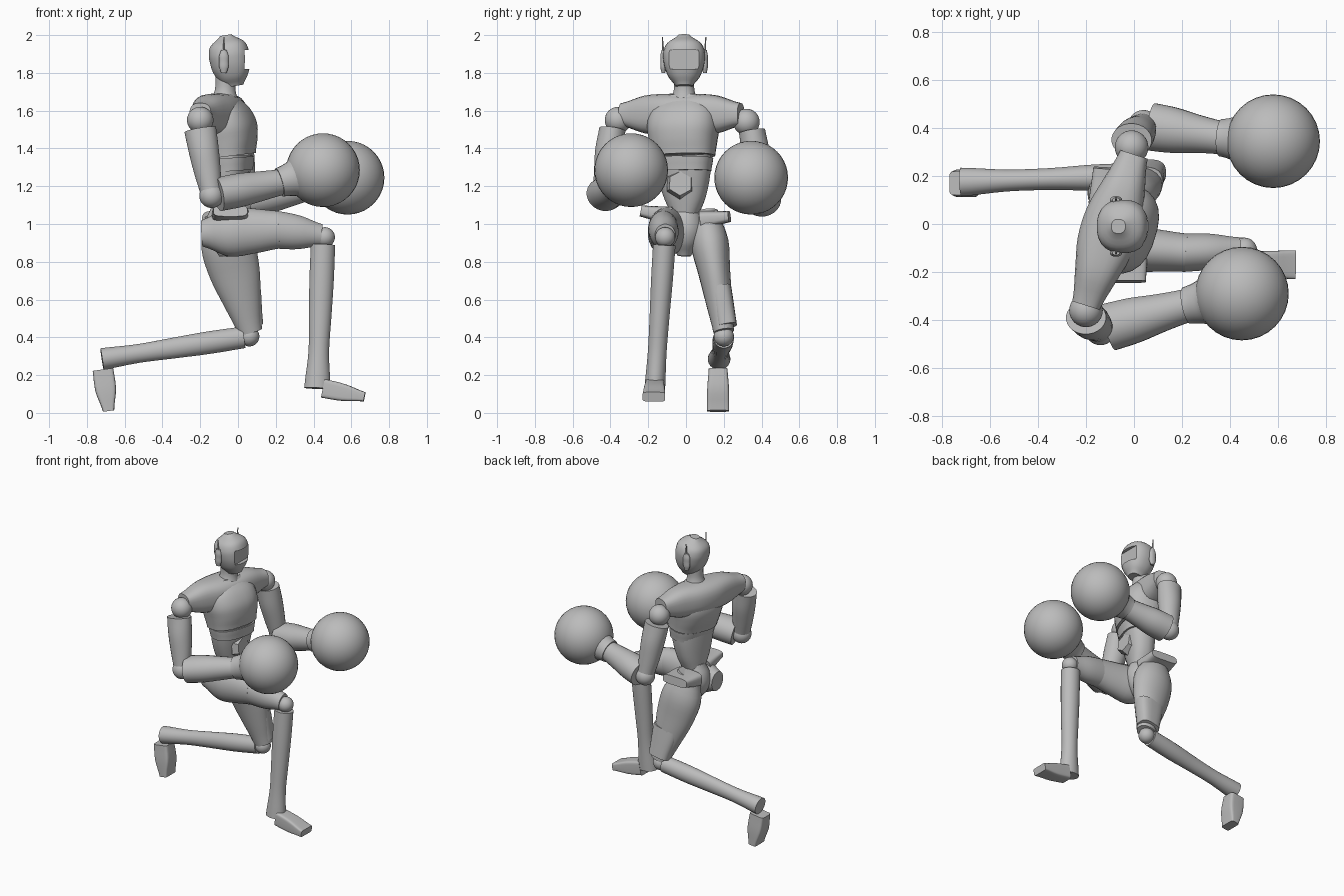
import bpy, bmesh, math
from mathutils import Vector

if "Cube" in bpy.data.objects:
    bpy.data.objects.remove(bpy.data.objects["Cube"], do_unlink=True)

COLOUR = (0.5, 0.5, 0.5, 1)
grey = bpy.data.materials.new("plain_grey")
grey.use_nodes = True
grey.diffuse_color = COLOUR
grey.node_tree.nodes["Principled BSDF"].inputs["Base Color"].default_value = COLOUR

X, Y, Z = Vector((1, 0, 0)), Vector((0, 1, 0)), Vector((0, 0, 1))
TWIST = Vector((0.3, 0.95, 0))  # line of the turned shoulders


def smooth_shade(part):
    bpy.ops.object.select_all(action="DESELECT")
    part.select_set(True)
    bpy.context.view_layer.objects.active = part
    bpy.ops.object.shade_smooth_by_angle(angle=math.radians(35))


def finish(name, bm):
    bmesh.ops.recalc_face_normals(bm, faces=bm.faces)
    mesh = bpy.data.meshes.new(name)
    bm.to_mesh(mesh)
    bm.free()
    mesh.materials.append(grey)
    part = bpy.data.objects.new(name, mesh)
    bpy.context.collection.objects.link(part)
    smooth_shade(part)
    return part


def refine(values, steps):
    """Pass a smooth curve through evenly spaced radii."""
    padded = [values[0], *values, values[-1]]
    result = []
    for a, b, c, d in zip(padded, padded[1:], padded[2:], padded[3:]):
        for i in range(steps):
            t = i / steps
            bend = 2 * a - 5 * b + 4 * c - d
            result.append(b + t / 2 * (c - a + t * (bend + t * (3 * (b - c) + d - a))))
    return result + [values[-1]]


def skin(name, start, end, widths, depths=None, side=Y, power=1.0, segs=24, steps=4):
    """Straight limb whose oval section follows the radii from start to end."""
    start, end = Vector(start), Vector(end)
    axis = (end - start).normalized()
    u = (side - axis * side.dot(axis)).normalized()
    v = axis.cross(u)
    wide = refine(widths, steps)
    deep = refine(depths or widths, steps)
    bm = bmesh.new()
    loops = []
    for i, (w, d) in enumerate(zip(wide, deep)):
        centre = start.lerp(end, i / (len(wide) - 1))
        loop = []
        for k in range(segs):
            turn = math.tau * (k + 0.5) / segs
            c, s = (math.copysign(abs(f) ** power, f) for f in (math.cos(turn), math.sin(turn)))
            loop.append(bm.verts.new(centre + u * c * w + v * s * d))
        loops.append(loop)
    for low, high in zip(loops, loops[1:]):
        for k in range(segs):
            n = (k + 1) % segs
            bm.faces.new((low[k], low[n], high[n], high[k]))
    bm.faces.new(loops[0])
    bm.faces.new(loops[-1])
    return finish(name, bm)


def ball(name, centre, radius):
    bm = bmesh.new()
    bmesh.ops.create_uvsphere(bm, u_segments=32, v_segments=20, radius=radius)
    bmesh.ops.translate(bm, vec=centre, verts=bm.verts)
    return finish(name, bm)


def box(name, centre, size):
    bm = bmesh.new()
    bmesh.ops.create_cube(bm, size=1)
    bmesh.ops.scale(bm, vec=size, verts=bm.verts)
    bmesh.ops.translate(bm, vec=centre, verts=bm.verts)
    return finish(name, bm)


def arm(label, shoulder, elbow, wrist, fist):
    """Ball joints, upper arm, forearm, flared cuff and round fist."""
    shoulder, elbow, wrist, fist = map(Vector, (shoulder, elbow, wrist, fist))
    outward = Y * math.copysign(0.03, shoulder.y)
    ball(label + "_shoulder", shoulder, 0.07)
    skin(label + "_upper_arm", shoulder + outward - Z * 0.05, elbow,
         (.07, .075, .065, .055), (.085, .08, .07, .055))
    ball(label + "_elbow", elbow, 0.065)
    skin(label + "_forearm", elbow.lerp(wrist, 0.1), wrist,
         (.1, .095, .08, .07), (.09, .09, .08, .07))
    skin(label + "_cuff", wrist, wrist.lerp(fist, 0.5), (.078, .085, .1, .14))
    ball(label + "_fist", fist, 0.195)


# Head with the visor cut into its front
head = skin("head", (-.02, -.01, 1.73), (-.065, -.01, 2),
            (.045, .08, .1, .11, .11, .09, .03), (.05, .08, .1, .107, .107, .09, .03), power=.85)
cutter = box("visor_cutter", (.09, -.01, 1.87), (.11, .16, .1))
cut = head.modifiers.new("visor", "BOOLEAN")
cut.object = cutter
bpy.context.view_layer.objects.active = head
bpy.ops.object.modifier_apply(modifier=cut.name)
bpy.data.objects.remove(cutter, do_unlink=True)
smooth_shade(head)
skin("neck", (-.07, -.01, 1.64), (-.065, -.01, 1.78), (.075, .055, .055))

# Ear pods and antennae
for label, sign in (("left", 1), ("right", -1)):
    ear = Vector((-.075, sign * .11 - .01, 1.8))
    skin(label + "_ear_pod", ear, ear + Z * .12,
         (.01, .016, .016, .016, .01), (.015, .025, .025, .025, .015))
    skin(label + "_antenna", ear + Z * .1, ear + Z * .19 + Y * sign * .005, (.006, .003), segs=8)

# Upper body, turned towards the right
skin("chest", (-.04, -.015, 1.36), (-.08, -.015, 1.68), (.17, .18, .19, .17, .09),
     (.125, .145, .15, .12, .06), side=TWIST, power=.8)
skin("shoulder_yoke", (-.2, -.34, 1.58), (0, .29, 1.58), (.06, .1, .11, .11, .1, .06),
     (.06, .09, .12, .12, .09, .06), side=Z, power=.75)
skin("waist_band", (-.035, -.015, 1.28), (-.04, -.015, 1.35), (.15, .16), (.105, .117),
     side=TWIST, power=.8)
skin("abdomen", (-.06, 0, 1.02), (-.04, -.015, 1.37), (.06, .11, .14, .15), (.07, .085, .1, .11),
     side=TWIST, power=.85)
skin("belly_plate", (.02, -.03, 1.21), (.065, -.03, 1.215), (.08, .065), side=TWIST,
     segs=6, steps=1)

# Pelvis and hip crests
skin("pelvis", (-.06, -.01, .83), (-.07, 0, 1.1), (.035, .08, .1, .09, .06),
     (.04, .09, .11, .1, .07))
skin("right_hip_crest", (-.04, -.08, 1.04), (-.04, -.24, 1.07), (.1, .09), (.05, .03),
     side=X, power=.5)
skin("left_hip_crest", (-.08, .08, 1.02), (-.07, .23, 1.04), (.11, .1), (.05, .03),
     side=X, power=.5)

# Right leg, planted in front
skin("right_thigh", (-.19, -.09, .95), (.22, -.12, .97), (.06, .1, .09, .08), (.07, .13, .12, .1))
skin("right_thigh_guard", (.2, -.12, .97), (.44, -.11, .94), (.08, .075, .055), (.1, .09, .06))
ball("right_knee", (.46, -.11, .93), .053)
skin("right_shin", (.45, -.115, .89), (.42, -.165, .13), (.06, .058, .053, .05, .055),
     (.065, .065, .06, .055, .07))
skin("right_foot", (.45, -.165, .13), (.67, -.17, .085), (.05, .055, .06), (.05, .045, .025),
     power=.3)

# Left leg, kneeling
skin("left_thigh", (-.1, .1, 1.06), (.065, .2, .43), (.07, .1, .085, .07, .055),
     (.08, .14, .135, .1, .065))
skin("left_thigh_guard", (.02, .18, .66), (.06, .215, .46), (.06, .055), (.1, .075), power=.7)
ball("left_knee", (.06, .2, .405), .053)
skin("left_shin", (.03, .2, .4), (-.72, .175, .285), (.055, .055, .046, .046, .06),
     (.058, .06, .055, .05, .058))
skin("left_foot", (-.715, .17, .23), (-.685, .17, .01), (.05, .058, .058), (.055, .055, .03),
     power=.3)

# Arms held forward
arm("right", (-.2, -.36, 1.55), (-.14, -.44, 1.15), (.22, -.34, 1.22), (.45, -.29, 1.285))
arm("left", (-.01, .32, 1.54), (.04, .41, 1.12), (.36, .36, 1.19), (.58, .345, 1.245))
